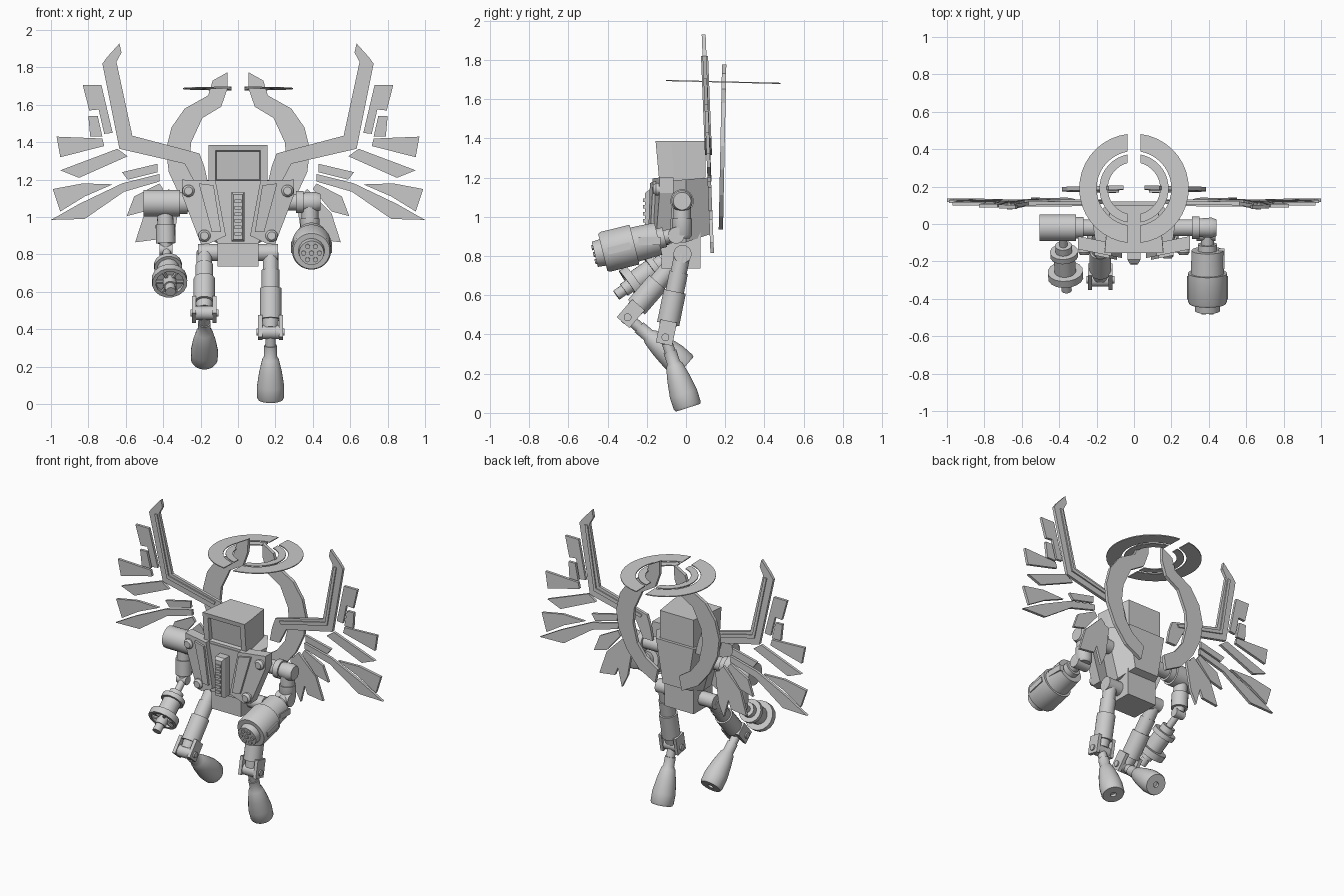
import bpy, bmesh, math
from mathutils import Vector, Matrix

old = bpy.data.objects.get("Cube")
if old:
    bpy.data.objects.remove(old)

metal = bpy.data.materials.new("light_grey_metal")
metal.use_nodes = True
GREY = (0.6, 0.6, 0.6, 1)
metal.diffuse_color = GREY
metal.node_tree.nodes["Principled BSDF"].inputs["Base Color"].default_value = GREY


def finish(name, bm, smooth=False):
    bmesh.ops.recalc_face_normals(bm, faces=bm.faces)
    mesh = bpy.data.meshes.new(name)
    bm.to_mesh(mesh)
    bm.free()
    mesh.materials.append(metal)
    obj = bpy.data.objects.new(name, mesh)
    bpy.context.collection.objects.link(obj)
    if smooth:
        bpy.ops.object.select_all(action='DESELECT')
        obj.select_set(True)
        bpy.context.view_layer.objects.active = obj
        bpy.ops.object.shade_smooth_by_angle(angle=math.radians(35))
    return obj


def skin(bm, rings):
    """Join successive vertex rings and cap both ends."""
    for a, b in zip(rings, rings[1:]):
        for i in range(len(a)):
            j = (i + 1) % len(a)
            bm.faces.new((a[i], a[j], b[j], b[i]))
    bm.faces.new(rings[0])
    bm.faces.new(rings[-1])


def tube(name, start, end, stations, sides=20):
    """Turned part: stations are (fraction along axis, radius)."""
    start, axis = Vector(start), Vector(end) - Vector(start)
    turn = axis.to_track_quat('Z', 'Y')
    bm = bmesh.new()
    rings = []
    for t, r in stations:
        angles = [math.tau * (i + 0.5) / sides for i in range(sides)]
        rings.append([bm.verts.new(start + axis * t + turn @ Vector((r * math.cos(a), r * math.sin(a), 0)))
                      for a in angles])
    skin(bm, rings)
    return finish(name, bm, True)


def rod(name, start, end, radius, sides=20):
    return tube(name, start, end, [(0, radius), (1, radius)], sides)


def loft(name, sections, x=0):
    """Body along y: (y low, y high, half width low, half width high, z low, z high)."""
    bm = bmesh.new()
    rings = []
    for y0, y1, w0, w1, z0, z1 in sections:
        corners = ((x - w0, y0, z0), (x + w0, y0, z0), (x + w1, y1, z1), (x - w1, y1, z1))
        rings.append([bm.verts.new(c) for c in corners])
    skin(bm, rings)
    return finish(name, bm)


def box(name, center, size):
    bm = bmesh.new()
    bmesh.ops.create_cube(bm, size=1, matrix=Matrix.Translation(center) @ Matrix.Diagonal((*size, 1)))
    return finish(name, bm)


def plates(name, outline, front, depth):
    """Mirrored pair of flat plates drawn in x and z; front gives the y of the face."""
    for side, sign in (("left", 1), ("right", -1)):
        bm = bmesh.new()
        skin(bm, [[bm.verts.new((sign * x, front(x, z) + d, z)) for x, z in outline] for d in (0, depth)])
        finish(f"{side}_{name}", bm)


# Head: tapered monitor with a recessed screen
loft("head_monitor", [
    (-.11, -.13, .115, .115, 1.2, 1.35), (-.135, -.15, .12, .12, 1.195, 1.355),
    (-.135, -.155, .157, .157, 1.165, 1.385), (-.06, -.075, .15, .15, 1.175, 1.385),
    (.1, .1, .125, .125, 1.2, 1.385)])
loft("neck", [(-.1, -.1, .13, .12, 1.1, 1.2), (.08, .08, .1, .1, 1.1, 1.21)])

# Torso, pelvis and front spine
loft("torso", [(-.14, -.14, .11, .2, .86, 1.18), (0, 0, .13, .22, .87, 1.19), (.12, .12, .09, .14, .91, 1.2)])
loft("pelvis", [(-.125, -.125, .11, .11, .735, .88), (.075, .075, .11, .11, .735, .92)])
loft("chest_spine", [(-.21, -.21, .025, .025, .88, 1.12), (-.19, -.19, .035, .035, .87, 1.135),
                     (-.12, -.12, .035, .035, .87, 1.135)])
for i in range(6):
    box("spine_rib", (0, -.212, .91 + i * .035), (.036, .015, .018))


# Chest armour with bolts
def chest(x, z):
    return -.195 + .2 * x


plates("chest_plate", [(.12, 1.195), (.3, 1.2), (.3, 1.12), (.2, .86), (.16, .855), (.065, .9)], chest, .07)
plates("chest_panel", [(.13, 1.17), (.21, 1.18), (.14, .92), (.09, .92)], lambda x, z: chest(x, z) - .015, .02)
for s in (-1, 1):
    for x, z in ((.265, 1.14), (.18, .9)):
        y = chest(x, z)
        tube("chest_bolt", (s * x, y + .02, z), (s * x, y - .025, z), [(0, .033), (.7, .033), (1, .022)], 12)

# Back ring in two halves
plates("back_arc", [
    (.055, 1.775), (.135, 1.73), (.16, 1.65), (.285, 1.58), (.355, 1.48), (.385, 1.36), (.37, 1.24),
    (.31, 1.11), (.22, 1), (.1, .935), (.08, 1.03), (.17, 1.09), (.23, 1.17), (.26, 1.3),
    (.25, 1.4), (.19, 1.53), (.09, 1.59), (.055, 1.69)],
    lambda x, z: .175 + .02 * (z - 1.35), .022)


# Halo: two concentric rings split at front and back
def halo_half(name, inner, outer, sign, gap=.035, steps=18):
    bm = bmesh.new()
    rim = []
    for r, order in ((outer, 1), (inner, -1)):
        limit = math.acos(gap / r)
        arc = [limit * (2 * i / steps - 1) for i in range(steps + 1)][::order]
        rim += [(sign * r * math.cos(a), .19 + r * math.sin(a)) for a in arc]
    skin(bm, [[bm.verts.new((x, y, 1.692 - .025 * y + h)) for x, y in rim] for h in (-.003, .003)])
    finish(name, bm)


for s in (-1, 1):
    halo_half("halo_outer", .2, .293, s)
    halo_half("halo_inner", .14, .185, s)


# Wings: bent main spar, raised ridge and separate feathers
def wing(x, z):
    return .08 + .04 * (1.93 - z)


plates("wing_spar", [
    (.634, 1.928), (.7, 1.855), (.725, 1.82), (.634, 1.365), (.285, 1.285), (.23, 1.18),
    (.16, 1.18), (.18, 1.27), (.206, 1.34), (.565, 1.435), (.65, 1.83), (.623, 1.88)], wing, .02)
plates("wing_ridge", [(.68, 1.82), (.6, 1.4), (.25, 1.315), (.24, 1.335), (.585, 1.42), (.66, 1.82)],
       lambda x, z: wing(x, z) - .008, .036)
feathers = [
    [(.83, 1.705), (.73, 1.705), (.67, 1.45), (.715, 1.445), (.745, 1.575), (.795, 1.57)],
    [(.8, 1.54), (.75, 1.54), (.725, 1.43), (.79, 1.43)],
    [(.97, 1.43), (.725, 1.42), (.715, 1.38), (.95, 1.32)],
    [(.95, 1.25), (.645, 1.365), (.59, 1.325), (.85, 1.21)],
    [(.62, 1.24), (.43, 1.285), (.43, 1.24), (.59, 1.2)],
    [(.99, 1.15), (.83, 1.18), (.67, 1.175), (.82, 1.11), (.95, 1.03)],
    [(1, .985), (.85, 1.07), (.62, 1.18), (.42, 1.23), (.42, 1.19), (.61, 1.135), (.82, .99)],
    [(.595, 1.005), (.555, 1.11), (.42, 1.18), (.4, 1.15), (.5, 1.03)],
    [(.55, .865), (.5, 1.02), (.37, 1.15), (.34, 1.12), (.435, .88)],
    [(.38, .815), (.42, .96), (.36, 1.12), (.31, 1.1), (.34, .9)]]
for shape in feathers:
    plates("wing_feather", shape, wing, .018)


# Legs: hip axle, stepped thigh, knee clevis, shin with flared foot
def leg(side, x, knee_y, knee_z, toe_y, toe_z):
    hip, knee, toe = (x, -.018, .81), (x, knee_y, knee_z), (x, toe_y, toe_z)
    tube(f"{side}_thigh", hip, knee, [(0, .042), (.22, .042), (.22, .048), (.45, .048),
                                      (.45, .058), (.84, .058), (.84, .045), (.95, .04)])
    down = (Vector(knee) - Vector(hip)).normalized()
    for s in (-1, 1):
        cheek = box(f"{side}_knee_cheek", (0, 0, 0), (.022, .085, .12))
        cheek.rotation_euler.x = math.atan2(down.y, -down.z)
        cheek.location = Vector(knee) - down * .025 + Vector((s * .055, 0, 0))
    rod(f"{side}_knee_pin", (x - .075, knee_y, knee_z), (x + .075, knee_y, knee_z), .02, 12)
    rod(f"{side}_knee_drum", (x - .045, knee_y, knee_z), (x + .045, knee_y, knee_z), .038, 16)
    tube(f"{side}_shin_and_foot", knee, toe, [
        (0, .028), (.2, .028), (.2, .034), (.36, .034), (.4, .044), (.58, .06), (.8, .073),
        (.97, .072), (1, .066), (1, .018), (.95, .018)], 24)


leg("left", .174, -.105, .385, .01, .026)
leg("right", -.18, -.298, .487, -.005, .235)
rod("hip_axle", (-.215, -.018, .81), (.215, -.018, .81), .046)

# Left arm: shoulder, upper arm and heavy barrel
tube("left_shoulder", (.18, -.02, 1.08), (.44, -.02, 1.08),
     [(0, .045), (.5, .045), (.5, .06), (.65, .06), (.65, .05), (.9, .055), (1, .045)])
tube("left_upper_arm", (.385, -.02, 1.06), (.385, -.02, .89), [(0, .045), (.4, .045), (.4, .052), (.9, .052), (1, .04)])
rod("left_elbow", (.335, -.05, .905), (.435, -.05, .905), .042)
rear, muzzle = Vector((.393, -.06, .908)), Vector((.393, -.465, .808))
tube("left_barrel", rear, muzzle, [
    (0, .035), (.12, .035), (.12, .052), (.2, .052), (.2, .085), (.5, .09), (.5, .105),
    (.87, .105), (.9, .098), (.9, .07), (1, .066)], 28)
aim = (muzzle - rear).normalized()
turn = aim.to_track_quat('Z', 'Y')
for i in range(7):
    a = math.tau * i / 6
    spot = turn @ Vector((math.cos(a), math.sin(a), 0)) * (.042 if i < 6 else 0)
    rod("barrel_nozzle", muzzle + spot - aim * .01, muzzle + spot + aim * .008, .013, 10)
for s in (-1, 1):
    grip = box("barrel_side_rail", (0, 0, 0), (.02, .035, .12))
    grip.rotation_euler.x = math.atan2(-aim.y, aim.z)
    grip.location = rear + aim * .29 + Vector((s * .1, 0, 0))
box("barrel_rear_latch", rear + aim * .13 + Vector((.075, 0, 0)), (.03, .11, .04))

# Right arm: big shoulder drum, upper arm and wheel tool
tube("right_shoulder", (-.18, -.02, 1.075), (-.505, -.02, 1.075),
     [(0, .045), (.28, .045), (.28, .058), (.4, .058), (.4, .072), (1, .072)])
tube("right_upper_arm", (-.39, -.02, 1.03), (-.385, -.03, .83),
     [(0, .043), (.35, .043), (.35, .052), (.85, .052), (.85, .035), (1, .03)])
rod("right_elbow", (-.42, -.035, .825), (-.35, -.035, .825), .03, 14)
wrist, tip = Vector((-.383, -.035, .825)), Vector((-.36, -.355, .6))
tube("right_wheel_tool", wrist, tip, [
    (0, .022), (.25, .022), (.25, .045), (.35, .045), (.35, .075), (.43, .075), (.43, .058),
    (.68, .058), (.68, .095), (.79, .095), (.79, .075), (.73, .075), (.73, .036), (.88, .036),
    (.88, .028), (1, .028)], 16)
axis = tip - wrist
turn = axis.to_track_quat('Z', 'Y')
for i in range(6):
    a = math.tau * i / 6
    hub = wrist + axis * .76
    rod("wheel_spoke", hub, hub + turn @ Vector((math.cos(a), math.sin(a), 0)) * .08, .01, 6)
